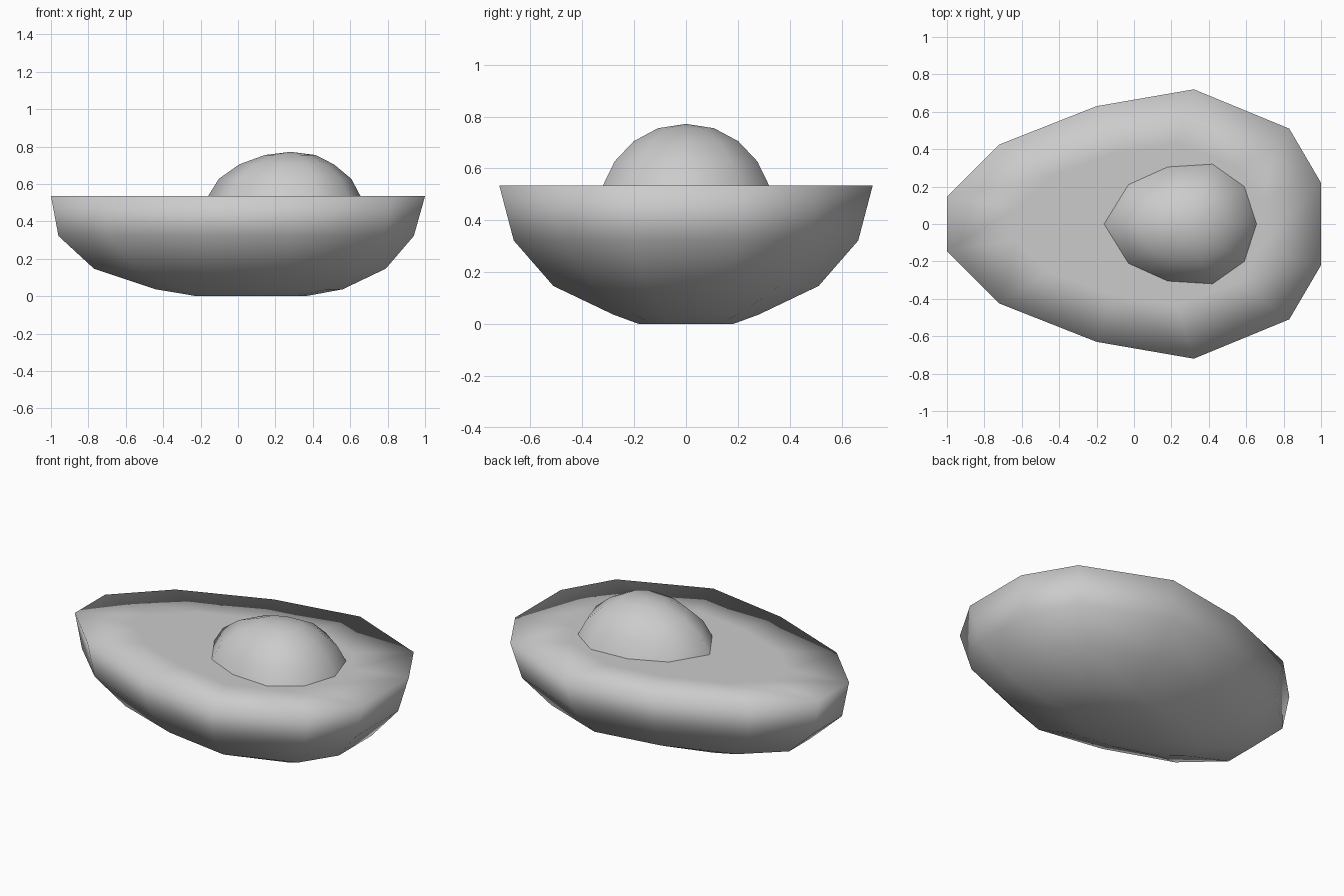
import bpy, bmesh

if "Cube" in bpy.data.objects:
    bpy.data.objects.remove(bpy.data.objects["Cube"])


def mirrored(half):
    """Close a half outline (y >= 0) across the x axis."""
    return half + [(x, -y) for x, y in reversed(half) if y > 0]


def loft(name, outline, pivot, levels, cap_start=False, cap_end=False, apex=None):
    """Stack scaled copies of an outline; each level is (z, centre shift, x scale, y scale)."""
    bm = bmesh.new()
    rings = []
    for z, shift, sx, sy in levels:
        rings.append([bm.verts.new((pivot + shift + (x - pivot) * sx, y * sy, z))
                      for x, y in outline])
    n = len(outline)
    for a, b in zip(rings, rings[1:]):
        for i in range(n):
            j = (i + 1) % n
            bm.faces.new((a[i], a[j], b[j], b[i]))
    if cap_start:
        bm.faces.new(rings[0])
    if cap_end:
        bm.faces.new(rings[-1])
    if apex:
        tip = bm.verts.new(apex)
        for i in range(n):
            bm.faces.new((rings[-1][i], rings[-1][(i + 1) % n], tip))
    bmesh.ops.recalc_face_normals(bm, faces=bm.faces)
    mesh = bpy.data.meshes.new(name)
    bm.to_mesh(mesh)
    bm.free()
    if not cap_start:
        # open dome: make sure the normals point up
        if sum(p.normal.z for p in mesh.polygons) < 0:
            mesh.flip_normals()
    for p in mesh.polygons:
        p.use_smooth = True
    obj = bpy.data.objects.new(name, mesh)
    bpy.context.collection.objects.link(obj)
    return obj


# Halved fruit: rounded underside, wide rim, flat cut face with an inner ring
rim = mirrored([(-1, .145), (-.72, .425), (-.2, .63), (.32, .72), (.83, .51), (1, .22)])
loft("fruit_half", rim, 0, [
    (0, .07, .29, .25),
    (.037, .06, .50, .39),
    (.147, .01, .78, .71),
    (.322, -.01, .95, .922),
    (.535, 0, 1, 1),
    (.535, .02, .65, .60),
], cap_start=True, cap_end=True)

# Stone: egg-shaped dome standing on the cut face
base = mirrored([(-.16, 0), (-.03, .21), (.18, .305), (.42, .32), (.59, .2), (.655, 0)])
loft("stone", base, .28, [
    (.535, 0, 1, 1),
    (.627, 0, .87, .86),
    (.705, 0, .62, .63),
    (.755, .01, .33, .34),
], apex=(.28, 0, .772))
